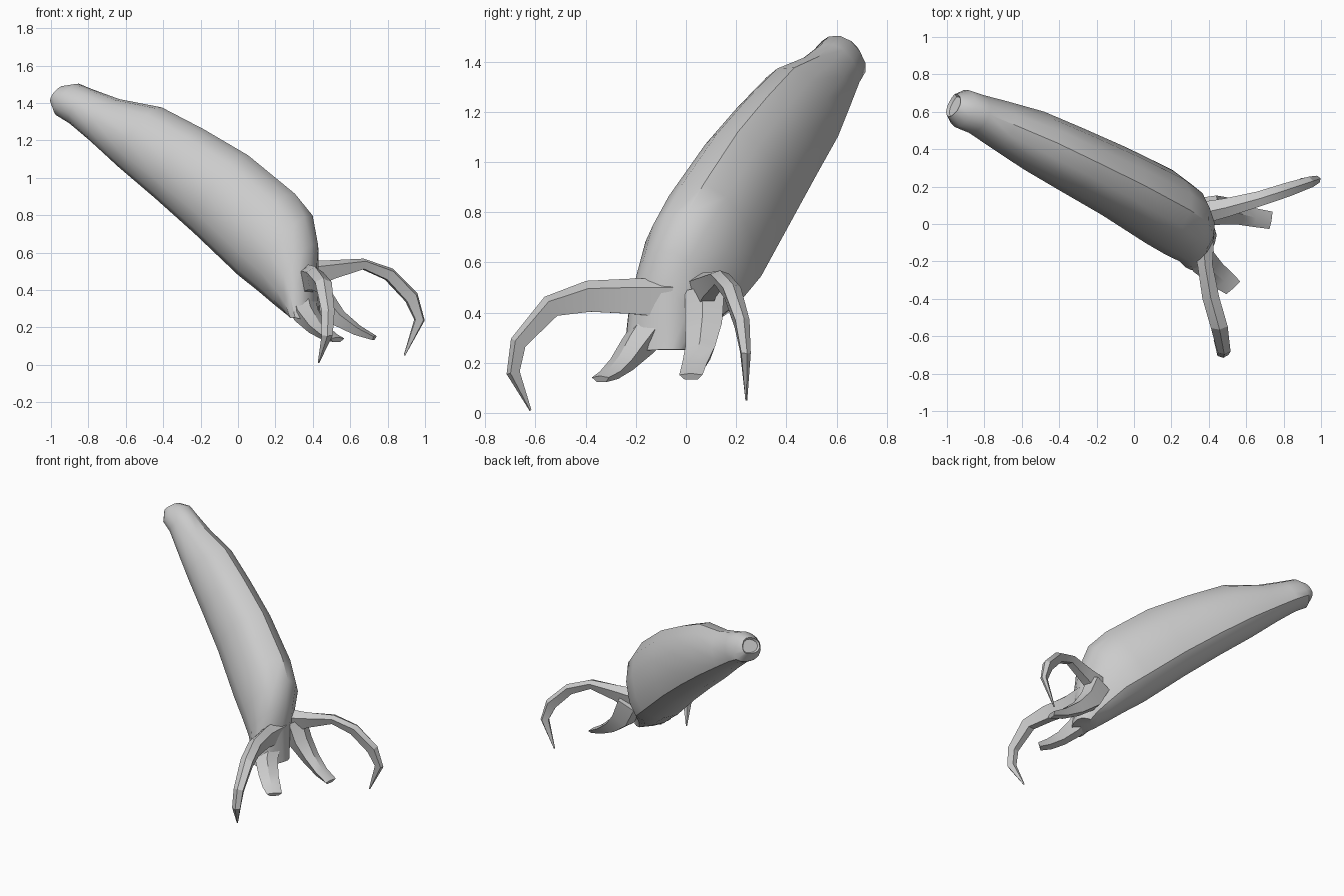
import bpy, bmesh, math
from mathutils import Vector

if "Cube" in bpy.data.objects:
    bpy.data.objects.remove(bpy.data.objects["Cube"], do_unlink=True)

# Single grey material
grey = bpy.data.materials.new("plain_grey")
grey.use_nodes = True
tone = (0.6, 0.6, 0.6, 1)
grey.diffuse_color = tone
grey.node_tree.nodes["Principled BSDF"].inputs["Base Color"].default_value = tone


def loft(name, rings, angle):
    """Skin a list of equal-sized point rings and cap both ends."""
    bm = bmesh.new()
    loops = [[bm.verts.new(p) for p in ring] for ring in rings]
    n = len(loops[0])
    for a, b in zip(loops, loops[1:]):
        for i in range(n):
            j = (i + 1) % n
            bm.faces.new((a[i], a[j], b[j], b[i]))
    bm.faces.new(loops[0])
    bm.faces.new(loops[-1])
    bmesh.ops.recalc_face_normals(bm, faces=bm.faces)
    mesh = bpy.data.meshes.new(name)
    bm.to_mesh(mesh)
    bm.free()
    mesh.materials.append(grey)
    obj = bpy.data.objects.new(name, mesh)
    bpy.context.collection.objects.link(obj)
    bpy.ops.object.select_all(action='DESELECT')
    obj.select_set(True)
    bpy.context.view_layer.objects.active = obj
    bpy.ops.object.shade_smooth_by_angle(angle=math.radians(angle))
    return obj


# Tilted frame of the arm: along, sideways, upward
along = Vector((0.754, -0.36, -0.55)).normalized()
side = Vector((0.431, 0.902, 0)).normalized()
up = along.cross(side)


def section(t, s0, s1, u0, u1, slope=0, power=0.9, sides=14):
    """Rounded cross-section, widest low on the back; slope tilts its plane."""
    ring = []
    half_w, half_h = (s1 - s0) / 2, (u1 - u0) / 2
    for i in range(sides):
        a = 2 * math.pi * i / sides
        c, s = math.cos(a), math.sin(a)
        droop = 0.3 * max(0, c) ** 3
        flat = 0.08 * half_w * max(0, -2 * c * s) if c < 0 else 0
        c = math.copysign(abs(c) ** power, c)
        s = math.copysign(abs(s) ** power, s) - droop
        rise = s * half_h
        ring.append(along * (t + slope * rise)
                    + side * ((s0 + s1) / 2 + c * half_w + flat)
                    + up * ((u0 + u1) / 2 + rise - flat))
    return ring


# Arm body: shallow end socket, knob, swelling barrel, wrist and flat palm
stations = [
    (-1.735, .10, .21, .535, .625),
    (-1.75, .09, .22, .525, .635),
    (-1.69, .055, .265, .485, .69),
    (-1.60, .06, .275, .49, .71),
    (-1.45, .04, .30, .48, .75),
    (-1.22, .01, .335, .455, .85),
    (-.95, -.01, .345, .437, .89),
    (-.65, -.03, .352, .41, .92),
    (-.30, -.065, .35, .372, .905),
    (-.14, -.075, .325, .37, .87),
    (-.01, -.075, .25, .37, .77),
    (.08, -.09, .20, .375, .65),
    (.18, -.09, .17, .39, .45, 1.5, .6),
]
loft("arm_body", [section(*s) for s in stations], 35)


def claw(name, path):
    """Curved tapering claw; each entry is x, y, z, half width, half depth."""
    pts = [Vector(p[:3]) for p in path]
    heading = pts[-1] - pts[0]
    across = Vector((-heading.y, heading.x, 0)).normalized()
    rings = []
    for i, (p, row) in enumerate(zip(pts, path)):
        tangent = pts[min(i + 1, len(pts) - 1)] - pts[max(i - 1, 0)]
        depth = tangent.cross(across).normalized()
        w, h = row[3:]
        # narrower on the inner edge, ridged on the back
        rings.append([p + across * w * x + depth * h * y for x, y in
                      ((.55, -1), (1, .5), (0, 1), (-1, .5), (-.55, -1))])
    return loft(name, rings, 25)


# Two long hooked claws
claw("front_long_claw", [
    (.37, -.06, .46, .06, .08), (.38, -.22, .465, .04, .07),
    (.41, -.39, .465, .045, .062), (.455, -.54, .425, .045, .045),
    (.48, -.67, .28, .035, .032), (.475, -.69, .16, .03, .026),
    (.43, -.62, .01, .004, .004)])
claw("left_long_claw", [
    (.36, .06, .48, .06, .08), (.50, .09, .51, .05, .05),
    (.67, .135, .54, .04, .028), (.81, .18, .485, .038, .035),
    (.93, .22, .36, .03, .038), (.972, .235, .24, .02, .028),
    (.89, .24, .05, .004, .004)])

# Two short lower claws
claw("left_short_claw", [
    (.39, .08, .47, .08, .08), (.45, .075, .34, .075, .07),
    (.54, .06, .25, .06, .045), (.64, .035, .185, .05, .028),
    (.73, .02, .145, .047, .014)])
claw("front_short_claw", [
    (.33, -.12, .36, .08, .07), (.36, -.19, .275, .075, .055),
    (.42, -.25, .20, .065, .035), (.48, -.30, .155, .06, .022),
    (.53, -.34, .135, .05, .013)])
